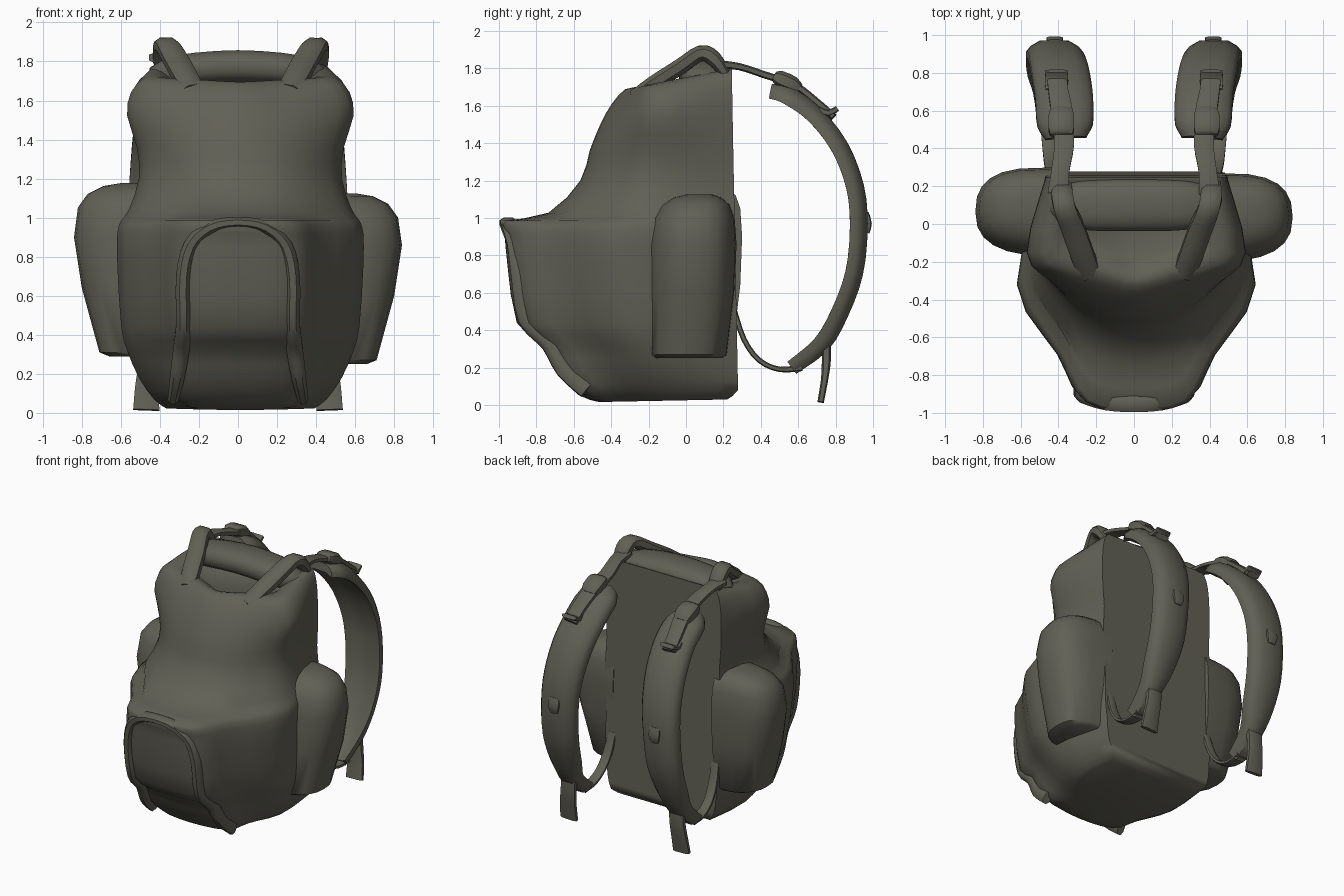
import bpy, bmesh, math
from mathutils import Vector

canvas = bpy.data.materials.new("dark_olive_canvas")
canvas.diffuse_color = (0.12, 0.117, 0.092, 1)


def catmull(pts, n):
    """Smooth open curve through points of any dimension."""
    P = [pts[0]] + list(pts) + [pts[-1]]
    out = []
    for i in range(1, len(P) - 2):
        for k in range(n):
            t = k / n
            out.append(tuple(
                0.5 * (2 * b + (c - a) * t + (2 * a - 5 * b + 4 * c - d) * t * t
                       + (3 * b - a - 3 * c + d) * t ** 3)
                for a, b, c, d in zip(P[i - 1], P[i], P[i + 1], P[i + 2])))
    out.append(tuple(pts[-1]))
    return out


def loft(name, rings, angle=50):
    """Skin closed rings of equal length and cap both ends."""
    bm = bmesh.new()
    R = [[bm.verts.new(p) for p in r] for r in rings]
    n = len(R[0])
    for a, b in zip(R, R[1:]):
        for i in range(n):
            j = (i + 1) % n
            bm.faces.new((a[i], a[j], b[j], b[i]))
    bm.faces.new(R[0][::-1])
    bm.faces.new(R[-1])
    bmesh.ops.recalc_face_normals(bm, faces=bm.faces)
    me = bpy.data.meshes.new(name)
    bm.to_mesh(me)
    bm.free()
    me.materials.append(canvas)
    ob = bpy.data.objects.new(name, me)
    bpy.context.collection.objects.link(ob)
    bpy.ops.object.select_all(action='DESELECT')
    ob.select_set(True)
    bpy.context.view_layer.objects.active = ob
    bpy.ops.object.shade_smooth_by_angle(angle=math.radians(angle))
    return ob


def sweep(name, path, axis, n=3, seg=10, curl=0.0, power=0.6):
    """Sweep a rounded section; path rows are x, y, z, half width, half thickness."""
    pts = catmull(path, n)
    rings = []
    for i, p in enumerate(pts):
        a, b = pts[max(i - 1, 0)], pts[min(i + 1, len(pts) - 1)]
        t = (Vector(b[:3]) - Vector(a[:3])).normalized()
        side = Vector(axis)
        side = (side - t * side.dot(t)).normalized()
        nor = side.cross(t)
        ring = []
        for k in range(seg):
            ang = 2 * math.pi * (k + 0.5) / seg
            c, s = math.cos(ang), math.sin(ang)
            u = math.copysign(abs(c) ** power, c)
            v = math.copysign(abs(s) ** power, s)
            ring.append(Vector(p[:3]) + side * u * p[3] + nor * (v * p[4] - curl * u * u))
        rings.append(ring)
    return loft(name, rings)


# Main bag: z, tilt, back corner x, side x and y, front corner x and y
body = [
    (0.025, .02, .36, .38, -.08, .18, -.42),
    (0.07, .03, .42, .44, -.10, .27, -.53),
    (0.18, 0, .45, .52, -.16, .29, -.65),
    (0.32, 0, .46, .58, -.22, .29, -.73),
    (0.44, 0, .47, .61, -.26, .29, -.86),
    (0.75, 0, .47, .63, -.31, .29, -.91),
    (0.92, 0, .48, .63, -.32, .28, -.925),
    (0.985, 0, .48, .61, -.29, .25, -.93),
    (1.05, .03, .48, .57, -.22, .22, -.69),
    (1.20, 0, .47, .52, -.16, .22, -.52),
    (1.36, 0, .48, .53, -.15, .22, -.47),
    (1.53, .05, .48, .58, -.15, .22, -.41),
    (1.66, .12, .47, .56, -.15, .20, -.35),
    (1.74, .16, .44, .49, -.15, .18, -.28),
    (1.745, .22, .38, .40, -.08, .15, -.22),
    (1.68, .25, .30, .32, -.03, .12, -.15),
]
rings = []
for z, tilt, bx, sx, sy, fx, fy in catmull(body, 2):
    by = min(.28 - .02 * z, bx - .14)
    # flank sits between side and front corner, rounder on the upper bag
    t, puff = (.62, 1.0) if z < 1.02 else (.5, 1.1)
    flank = ((sx + (fx - sx) * t) * puff, (sy + (fy - sy) * t) * puff)
    half = [(bx, by), (sx, sy), flank, (fx, fy)]
    outline = half + [(0, fy - .045)] + [(-x, y) for x, y in half[::-1]]
    rings.append([(x + .012, y, z + tilt * y) for x, y in catmull(outline, 3)])
loft("main_bag", rings, 60)

# Rolled lid across the top, arching between the two handle straps
sweep("lid_roll", [(-.41, .13, 1.72, .08, .06), (-.3, .10, 1.755, .13, .08),
                   (0, .10, 1.775, .14, .085), (.3, .10, 1.755, .13, .08),
                   (.41, .13, 1.72, .08, .06)], (0, 1, 0), seg=12, power=.8)

# Hood fold that arches over the front pocket and sinks into the base
rim = [(.33, -.53, .08, .05, .03), (.31, -.65, .19, .05, .04), (.29, -.73, .33, .05, .045),
       (.28, -.85, .46, .05, .04), (.28, -.89, .70, .05, .04), (.24, -.91, .86, .05, .04),
       (.14, -.94, .95, .05, .035)]
rim += [(0, -.95, .975, .05, .03)] + [(-p[0],) + p[1:] for p in rim[::-1]]
sweep("pocket_hood_fold", rim, (0, 1, 0), seg=8, power=.9)

# Side pockets: z, outer x, front y, back y
side_rows = [(.25, .66, -.18, .20), (.27, .71, -.20, .22), (.60, .80, -.20, .26),
             (.86, .84, -.20, .27), (1.00, .82, -.175, .26), (1.07, .77, -.13, .235),
             (1.11, .69, -.07, .19), (1.125, .60, .0, .14)]
for s, label in ((1, "right"), (-1, "left")):
    lift, back = (0, 0) if s > 0 else (.04, .03)
    rings = []
    for z, xo, y0, y1 in side_rows:
        ring = []
        for k in range(13):
            a = math.pi * (k / 12 - .5)
            w = math.copysign(abs(math.sin(a)) ** .8, a)
            # the pouch is fuller toward the bag's back
            x = .42 + (xo - .42) * max(math.cos(a), 0) ** (.6 if w > 0 else .75)
            ring.append((s * x, (y0 + y1) / 2 + back + w * (y1 - y0) / 2,
                         z + lift * (1 if z < 1 else 1.3)))
        rings.append(ring)
    loft(label + "_side_pocket", rings)

    # Handle strap climbing from the front flap over the lid
    dx = .01 if s > 0 else -.02
    sweep(label + "_handle_strap", [
        (s * (x + dx), y, z, w, t) for x, y, z, w, t in (
            (.25, -.27, 1.65, .06, .04), (.29, -.17, 1.72, .065, .045),
            (.34, -.03, 1.81, .065, .045), (.385, .08, 1.88, .06, .045),
            (.40, .15, 1.85, .06, .045), (.40, .21, 1.77, .05, .03))],
        (1, 0, 0), seg=8, power=.8)

    # Wide padded shoulder strap
    sweep(label + "_shoulder_strap", [
        (s * .36, .46, 1.70, .11, .03), (s * .365, .55, 1.675, .15, .04),
        (s * .37, .70, 1.57, .155, .04), (s * .39, .84, 1.39, .155, .04),
        (s * .41, .925, 1.17, .15, .04), (s * .425, .945, .95, .145, .04),
        (s * .435, .92, .70, .14, .04), (s * .445, .84, .48, .12, .04),
        (s * .455, .74, .31, .08, .04), (s * .455, .58, .18, .06, .03)],
        (1, 0, 0), n=3, seg=12, curl=.05, power=.5)

    # Narrow webbing from the bag top onto the pad
    sweep(label + "_upper_webbing", [
        (s * .40, .16, 1.82, .06, .025), (s * .39, .28, 1.81, .05, .02),
        (s * .37, .42, 1.765, .055, .02), (s * .38, .58, 1.71, .06, .02),
        (s * .40, .70, 1.62, .055, .02), (s * .41, .79, 1.54, .055, .02)],
        (1, 0, 0), seg=8)

    # Buckle and end clip on the webbing
    sweep(label + "_buckle", [
        (s * .385, .47, 1.76, .06, .025), (s * .385, .50, 1.745, .07, .045),
        (s * .385, .57, 1.715, .07, .045), (s * .385, .61, 1.69, .055, .025)],
        (1, 0, 0), n=2, seg=8)
    sweep(label + "_end_clip", [
        (s * .41, .71, 1.58, .06, .02), (s * .41, .76, 1.56, .065, .02),
        (s * .41, .81, 1.585, .06, .015)], (1, 0, 0), n=2, seg=8)

    # Small ring on the outside of the pad
    sweep(label + "_pad_loop", [
        (s * .42, .965, 1.03, .04, .012), (s * .42, .98, .97, .045, .014),
        (s * .42, .97, .92, .03, .012)], (1, 0, 0), n=2, seg=8)

    # Lower webbing back to the bag and the hanging strap tail
    sweep(label + "_lower_webbing", [
        (s * .455, .62, .20, .05, .02), (s * .455, .50, .19, .04, .015),
        (s * .45, .39, .24, .035, .015), (s * .44, .31, .35, .035, .015),
        (s * .43, .26, .50, .03, .015)], (1, 0, 0), seg=8)
    sweep(label + "_strap_tail", [
        (s * .45, .75, .33, .06, .025), (s * .455, .75, .23, .06, .025),
        (s * .465, .74, .13, .065, .02), (s * .47, .72, .015, .07, .018)],
        (1, 0, 0), seg=8)
